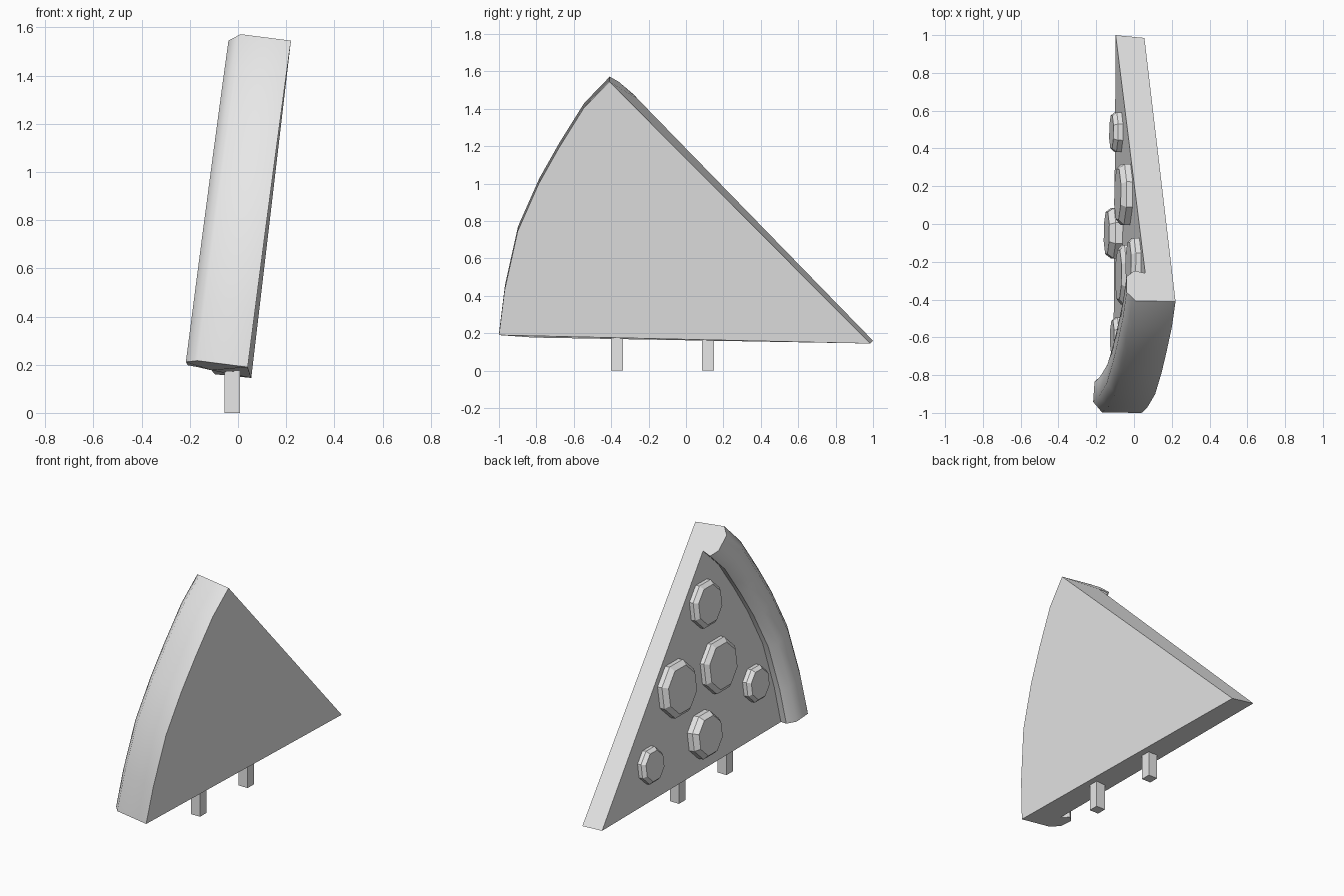
import bpy, bmesh, math
from mathutils import Vector

cube = bpy.data.objects.get("Cube")
if cube:
    bpy.data.objects.remove(cube, do_unlink=True)

# Single plain material
grey = bpy.data.materials.new("plain grey")
grey.use_nodes = True
grey.diffuse_color = (0.8, 0.8, 0.8, 1)
grey.node_tree.nodes["Principled BSDF"].inputs["Base Color"].default_value = (0.8, 0.8, 0.8, 1)


def leaning(y, z, t=0.0):
    """Point on the leaning flat side, raised by t towards the toppings."""
    flat = Vector((0.0263 + 0.0104 * y + 0.128 * z, y, z))
    return flat + t * Vector((-0.991, 0.0103, 0.127))


def finish(name, bm, smooth_angle=None):
    bmesh.ops.recalc_face_normals(bm, faces=bm.faces)
    mesh = bpy.data.meshes.new(name)
    bm.to_mesh(mesh)
    bm.free()
    mesh.materials.append(grey)
    obj = bpy.data.objects.new(name, mesh)
    bpy.context.collection.objects.link(obj)
    if smooth_angle:
        bpy.ops.object.select_all(action="DESELECT")
        obj.select_set(True)
        bpy.context.view_layer.objects.active = obj
        bpy.ops.object.shade_smooth_by_angle(angle=math.radians(smooth_angle))
    return obj


# Slice: wedge with a rounded crust swept along the outer arc
TIP_Y, TIP_Z = 0.985, 0.145
arc = [(-1, .19), (-.97, .43), (-.9, .745), (-.787, 1.0),
       (-.68, 1.19), (-.547, 1.403), (-.41, 1.545)]
# Crust section: distance inward, height, sideways flare at the ends
section = [(0, 0, 0), (0, .211, 0), (.056, .258, .01),
           (.162, .25, .02), (.205, .206, .022), (.182, .149, .028)]

bm = bmesh.new()
polar = [(math.atan2(z - TIP_Z, TIP_Y - y), math.hypot(z - TIP_Z, TIP_Y - y)) for y, z in arc]
middle = (polar[0][0] + polar[-1][0]) / 2
half = polar[-1][0] - middle
rings = []
for angle, radius in polar:
    ring = []
    for inward, height, flare in section:
        r = radius - inward
        a = angle + (angle - middle) / half * flare / r
        ring.append(bm.verts.new(leaning(TIP_Y - r * math.cos(a), TIP_Z + r * math.sin(a), height)))
    rings.append(ring)
tip_low = bm.verts.new(leaning(TIP_Y, TIP_Z))
tip_high = bm.verts.new(leaning(TIP_Y + .013, TIP_Z - .004, .153))
for a, b in zip(rings, rings[1:]):
    for i in range(len(section) - 1):
        bm.faces.new((a[i], b[i], b[i + 1], a[i + 1]))
bm.faces.new([r[0] for r in rings] + [tip_low])
bm.faces.new([r[-1] for r in rings] + [tip_high])
for ring in (rings[0], rings[-1]):
    bm.faces.new(ring + [tip_high, tip_low])
finish("pizza_slice", bm, 60)

# Toppings: tapered octagonal discs (y, z, radius, height)
toppings = [(-.21, 1.125, .145, .05), (.155, .727, .175, .06), (-.27, .718, .17, .05),
            (-.6, .483, .112, .05), (-.05, .364, .145, .07), (.485, .367, .113, .05)]
for n, (y, z, radius, height) in enumerate(toppings, 1):
    bm = bmesh.new()
    loops = []
    for r, t in ((radius, .14), (radius, .15 + height * .55), (radius * .83, .15 + height)):
        loops.append([bm.verts.new(leaning(y + r * math.cos(a), z + r * math.sin(a), t))
                      for a in (math.pi * (k + .5) / 4 for k in range(8))])
    for low, high in zip(loops, loops[1:]):
        for k in range(8):
            j = (k + 1) % 8
            bm.faces.new((low[k], low[j], high[j], high[k]))
    bm.faces.new(loops[0])
    bm.faces.new(loops[-1])
    finish(f"topping_{n}", bm)

# Two square legs under the lower edge
for name, y in (("front_leg", -.37), ("back_leg", .118)):
    bm = bmesh.new()
    bmesh.ops.create_cube(bm, size=1)
    bmesh.ops.scale(bm, vec=(.064, .064, .185), verts=bm.verts)
    bmesh.ops.translate(bm, vec=(-.023, y, .0925), verts=bm.verts)
    finish(name, bm)
